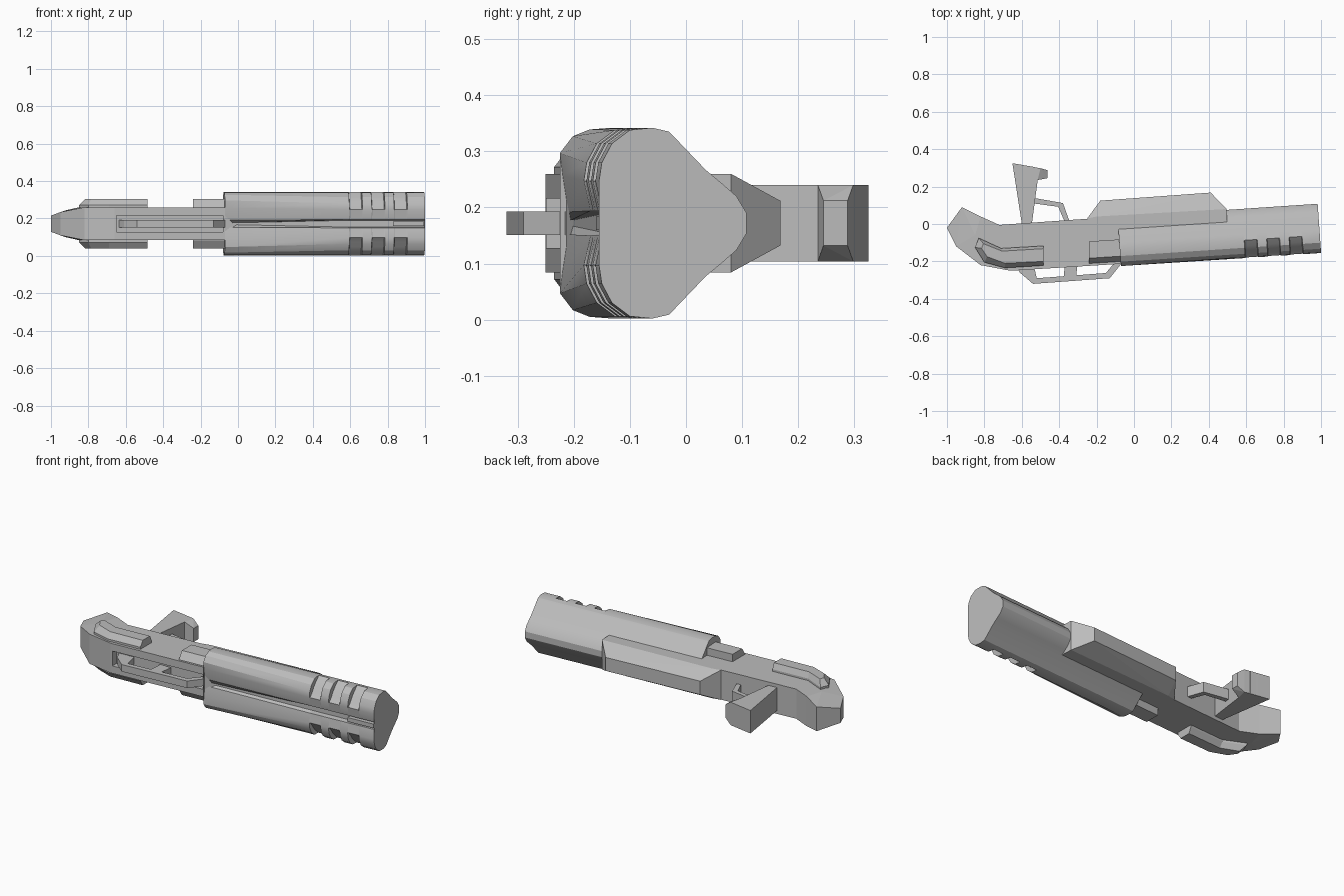
import bpy, bmesh, math
from mathutils import Vector

cube = bpy.data.objects.get("Cube")
if cube:
    bpy.data.objects.remove(cube)

ZC = 0.172  # mid plane of the model

grey = bpy.data.materials.new("metal grey")
grey.use_nodes = True
grey.diffuse_color = (0.5, 0.5, 0.5, 1)
bsdf = next(n for n in grey.node_tree.nodes if n.type == 'BSDF_PRINCIPLED')
bsdf.inputs["Base Color"].default_value = (0.5, 0.5, 0.5, 1)
bsdf.inputs["Roughness"].default_value = 0.6


def finish(name, bm):
    bmesh.ops.recalc_face_normals(bm, faces=bm.faces)
    me = bpy.data.meshes.new(name)
    bm.to_mesh(me)
    bm.free()
    me.materials.append(grey)
    ob = bpy.data.objects.new(name, me)
    bpy.context.collection.objects.link(ob)
    return ob


def loft(name, rings):
    """Skin closed rings of equal length and cap both ends."""
    bm = bmesh.new()
    rows = [[bm.verts.new(p) for p in r] for r in rings]
    n = len(rows[0])
    for a, b in zip(rows, rows[1:]):
        for i in range(n):
            j = (i + 1) % n
            bm.faces.new((a[i], a[j], b[j], b[i]))
    caps = [bm.faces.new(rows[0]), bm.faces.new(rows[-1])]
    bmesh.ops.triangulate(bm, faces=caps)
    return finish(name, bm)


def plate(name, pts, half):
    """Outline in x,y extruded both ways from the mid plane."""
    hs = half if isinstance(half, (list, tuple)) else [half] * len(pts)
    return loft(name, [[(x, y, ZC + s * h) for (x, y), h in zip(pts, hs)]
                       for s in (-1, 1)])


def hull(name, pts):
    """Convex part from (x, y, half width) points."""
    bm = bmesh.new()
    for x, y, h in pts:
        for s in (-1, 1):
            bm.verts.new((x, y, ZC + s * h))
    bmesh.ops.convex_hull(bm, input=bm.verts)
    bmesh.ops.dissolve_limit(bm, angle_limit=0.02, verts=bm.verts, edges=bm.edges)
    return finish(name, bm)


# --- barrel shroud: twin lobes with a valley between, tilted slightly ---
LOWER = [(-0.06, 0.170), (-0.03, 0.163), (0.035, 0.095), (0.065, 0.070),
         (0.09, 0.048), (0.108, 0.018)]
REAR = [(-0.136, 0.004), (-0.138, 0.02), (-0.148, 0.085), (-0.153, 0.125),
        (-0.13, 0.155), (-0.10, 0.167)] + LOWER
FRONT = [(-0.114, 0.018), (-0.143, 0.022), (-0.155, 0.075), (-0.15, 0.108),
         (-0.132, 0.142), (-0.10, 0.166)] + LOWER
GROOVE = [(-0.114, 0.018), (-0.143, 0.022), (-0.152, 0.075), (-0.130, 0.098),
          (-0.112, 0.124), (-0.09, 0.146)] + LOWER


def ring(u, half):
    full = half + [(v, -h) for v, h in reversed(half)]
    return [(u - 0.07 * (v + 0.15), v + 0.067 * (u - 1), ZC + h) for v, h in full]


rings = [ring(-0.07, REAR), ring(0.59, FRONT)]
for u in (0.595, 0.715, 0.835):
    rings += [ring(u, FRONT), ring(u + 0.003, GROOVE),
              ring(u + 0.067, GROOVE), ring(u + 0.07, FRONT)]
rings.append(ring(1.0, FRONT))
barrel = loft("barrel_shroud", rings)
bpy.ops.object.select_all(action='DESELECT')
barrel.select_set(True)
bpy.context.view_layer.objects.active = barrel
bpy.ops.object.shade_smooth_by_angle(angle=math.radians(22))

# front sight blade lying in the valley
plate("front_sight", [(0.83, -0.160), (0.995, -0.149), (0.99, -0.10), (0.83, -0.11)], 0.012)

# --- fore end under the barrel, narrowing to its underside ---
hull("fore_end", [(-0.25, 0.03, 0.088), (-0.24, -0.10, 0.088), (0.50, -0.04, 0.088),
                  (0.495, 0.08, 0.088), (-0.20, 0.04, 0.088),
                  (-0.18, 0.125, 0.04), (0.41, 0.168, 0.04)])

# --- receiver with a channel along its top ---
receiver = plate("receiver", [(-0.82, 0.04), (-0.72, -0.005), (-0.25, 0.028), (0.0, 0.04),
                              (0.0, -0.20), (-0.07, -0.213), (-0.66, -0.25),
                              (-0.82, -0.22)], 0.088)
cutter = plate("channel_cutter", [(-0.65, -0.4), (-0.08, -0.4), (-0.08, -0.18),
                                  (-0.65, -0.21)], 0.044)
cutter.hide_render = True
cutter.hide_set(True)
cutter.display_type = 'WIRE'
mod = receiver.modifiers.new("channel", 'BOOLEAN')
mod.operation = 'DIFFERENCE'
mod.solver = 'EXACT'
mod.object = cutter

# tapered butt
hull("butt", [(-0.82, 0.04, 0.088), (-0.82, -0.22, 0.088), (-0.85, -0.06, 0.088),
              (-0.92, 0.09, 0.072), (-1.0, -0.02, 0.043), (-0.95, -0.12, 0.062)])

# --- carry rail standing in the channel ---
plate("rail_bar", [(-0.64, -0.20), (-0.61, -0.26), (-0.54, -0.32), (-0.13, -0.29),
                   (-0.07, -0.215), (-0.09, -0.19), (-0.15, -0.262), (-0.52, -0.29),
                   (-0.54, -0.20)], 0.021)
plate("rail_post", [(-0.37, -0.20), (-0.375, -0.29), (-0.31, -0.285), (-0.30, -0.20)], 0.021)

# --- raised side panels, both sides ---
CHEEK = [(-0.85, -0.125), (-0.83, -0.075), (-0.71, -0.13), (-0.485, -0.117),
         (-0.485, -0.222), (-0.69, -0.235), (-0.80, -0.205)]
CHEEK_TOP = [(-0.815, -0.13), (-0.805, -0.105), (-0.705, -0.145), (-0.485, -0.132),
             (-0.485, -0.200), (-0.69, -0.210), (-0.785, -0.175)]
for side, s in (("left", -1), ("right", 1)):
    loft("cheek_panel_" + side, [[(x, y, ZC + s * h) for x, y in o]
                                 for o, h in ((CHEEK, 0.07), (CHEEK, 0.10), (CHEEK_TOP, 0.133))])
    # block behind the barrel, bevelled along its upper edge
    prof = [(-0.085, 0.06), (-0.085, 0.132), (-0.175, 0.132), (-0.203, 0.09), (-0.203, 0.06)]
    loft("rear_block_" + side, [[(x, y + dy, ZC + s * h) for y, h in prof]
                                for x, dy in ((-0.24, -0.008), (-0.04, 0.005))])

# --- grip with a flared foot ---
plate("grip", [(-0.595, -0.03), (-0.65, 0.325), (-0.535, 0.305), (-0.515, 0.235),
               (-0.575, -0.03)][:3] + [(-0.515, 0.235), (-0.55, -0.03)], 0.068)
hull("grip_foot", [(-0.58, 0.313, 0.068), (-0.56, 0.235, 0.068), (-0.515, 0.235, 0.068),
                   (-0.50, 0.298, 0.068), (-0.462, 0.288, 0.04), (-0.462, 0.245, 0.04)])

# --- trigger guard and trigger ---
plate("trigger_guard", [(-0.56, 0.125), (-0.54, 0.14), (-0.38, 0.112), (-0.345, 0.015),
                        (-0.37, 0.01), (-0.405, 0.092), (-0.55, 0.112)], 0.03)
